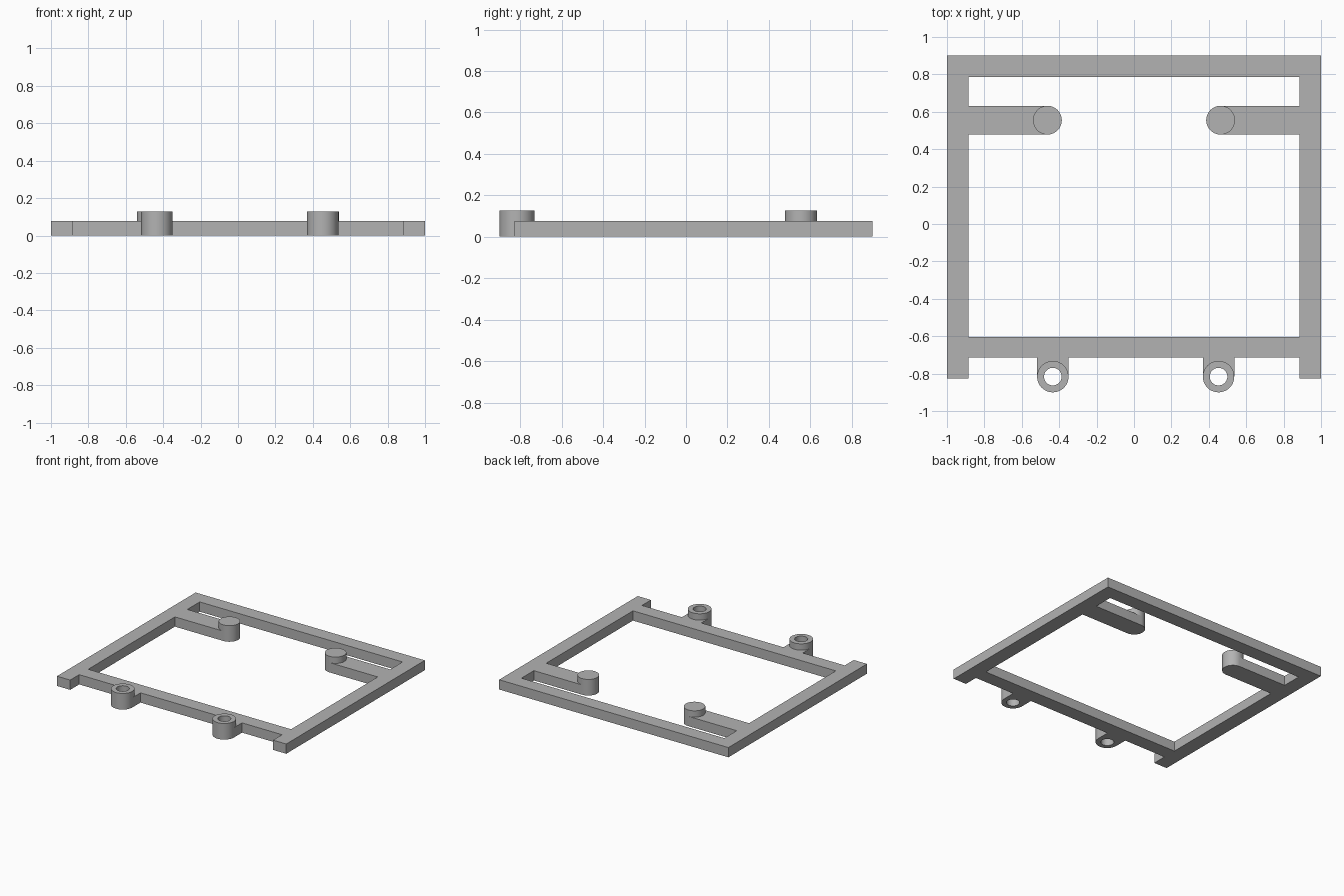
import bpy
import bmesh
from math import cos, sin, pi, radians

cube = bpy.data.objects.get("Cube")
if cube:
    bpy.data.objects.remove(cube)

# Shared dimensions
PLATE = 0.077          # thickness of frame, arms and tabs
TALL = 0.127           # top of pegs and rings
BACK, FOOT = 0.9, -0.827
BAR_TOP, BAR_LOW = -0.603, -0.715
INNER = 0.885
ARM_Y, PEG_X, PEG_R = 0.555, 0.463, 0.077
RING_Y, RING_R, HOLE_R = -0.816, 0.084, 0.047

grey = bpy.data.materials.new("plain grey")
grey.use_nodes = True
colour = (0.45, 0.45, 0.45, 1)
grey.diffuse_color = colour
grey.node_tree.nodes["Principled BSDF"].inputs["Base Color"].default_value = colour


def arc(cx, cy, r, start, end, steps):
    """Points along an arc, angles in units of pi."""
    angles = [pi * (start + (end - start) * i / steps) for i in range(steps + 1)]
    return [(cx + r * cos(a), cy + r * sin(a)) for a in angles]


def circle(cx, cy, r):
    return arc(cx, cy, r, 0, 2, 48)[:-1]


def slab(name, loops, z0, z1):
    """Extrude a flat outline, with any further loops as holes."""
    bm = bmesh.new()
    edges = []
    for loop in loops:
        vs = [bm.verts.new((x, y, z0)) for x, y in loop]
        edges += [bm.edges.new((vs[i - 1], vs[i])) for i in range(len(vs))]
    bmesh.ops.triangle_fill(bm, edges=edges, use_beauty=True)
    made = bmesh.ops.extrude_face_region(bm, geom=bm.faces[:], use_keep_orig=True)
    top = [g for g in made["geom"] if isinstance(g, bmesh.types.BMVert)]
    bmesh.ops.translate(bm, verts=top, vec=(0, 0, z1 - z0))
    bmesh.ops.recalc_face_normals(bm, faces=bm.faces[:])
    bmesh.ops.dissolve_limit(bm, angle_limit=0.01, verts=bm.verts[:], edges=bm.edges[:])
    mesh = bpy.data.meshes.new(name)
    bm.to_mesh(mesh)
    bm.free()
    mesh.materials.append(grey)
    obj = bpy.data.objects.new(name, mesh)
    bpy.context.collection.objects.link(obj)
    bpy.ops.object.select_all(action="DESELECT")
    obj.select_set(True)
    bpy.context.view_layer.objects.active = obj
    bpy.ops.object.shade_smooth_by_angle(angle=radians(30))
    return obj


# Rectangular frame with two feet reaching past the front bar
half = [(1, BACK), (1, FOOT), (INNER, FOOT), (INNER, BAR_LOW)]
outer = half + [(-x, y) for x, y in reversed(half)]
opening = [(INNER, 0.787), (INNER, BAR_TOP), (-INNER, BAR_TOP), (-INNER, 0.787)]
slab("frame", [outer, opening], 0, PLATE)

# Round-ended arms, each carrying a peg
for side, s in (("left", 1), ("right", -1)):
    tip = arc(PEG_X, ARM_Y, PEG_R, 0.5, 1.5, 24)
    outline = [(INNER, ARM_Y + PEG_R)] + tip + [(INNER, ARM_Y - PEG_R)]
    slab(side + "_arm", [[(s * x, y) for x, y in outline]], 0, PLATE)
    slab(side + "_peg", [circle(s * PEG_X, ARM_Y, PEG_R)], PLATE, TALL)

# Screw rings, joined to the front bar by tabs that hug them
for side, x in (("left", 0.452), ("right", -0.434)):
    slab(side + "_ring", [circle(x, RING_Y, RING_R), circle(x, RING_Y, HOLE_R)], 0, TALL)
    hug = arc(x, RING_Y, RING_R, 0, 1, 24)
    slab(side + "_tab", [hug + [(x - RING_R, BAR_LOW), (x + RING_R, BAR_LOW)]], 0, PLATE)
